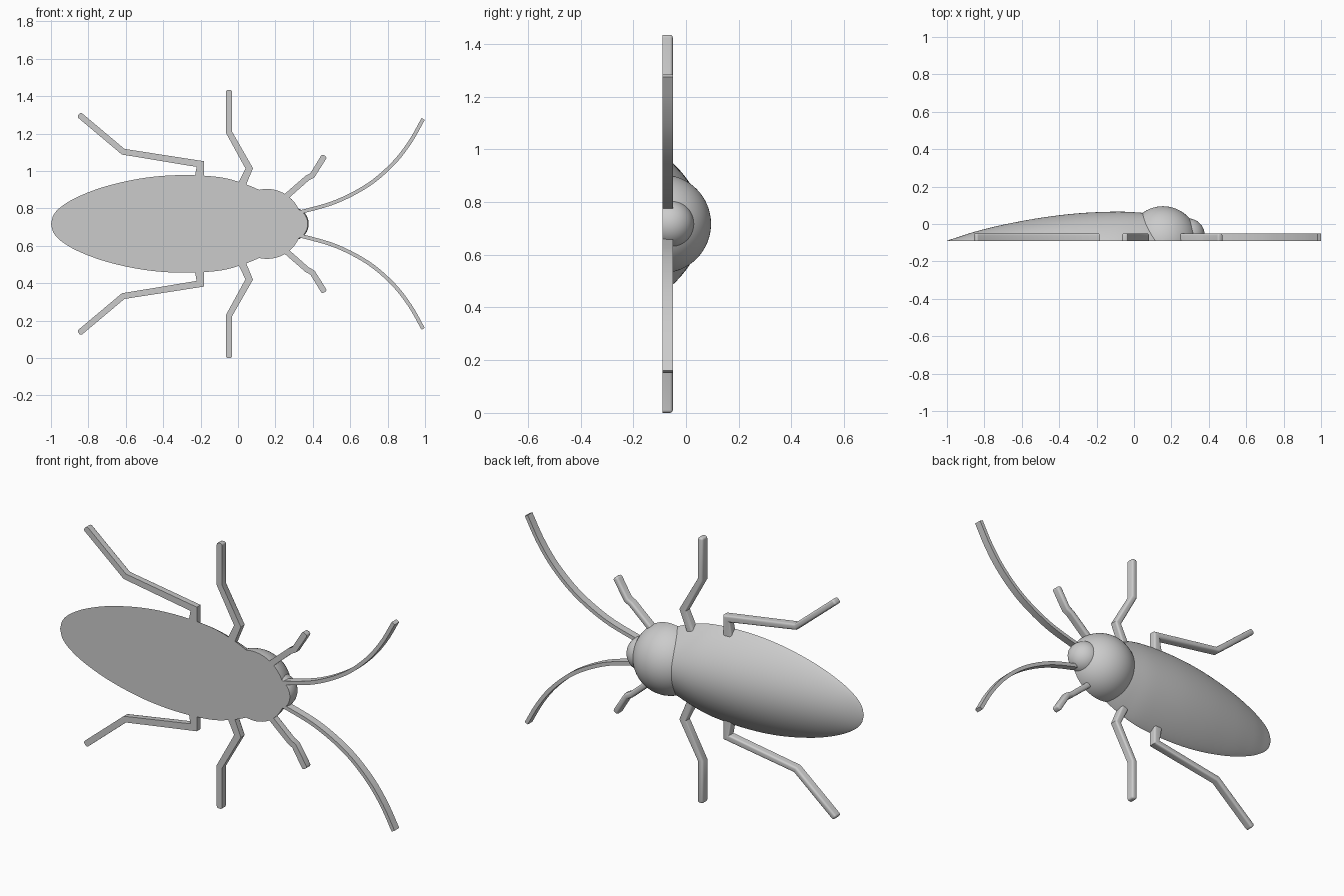
import bpy, bmesh, math
from mathutils import Vector

if "Cube" in bpy.data.objects:
    bpy.data.objects.remove(bpy.data.objects["Cube"])

CZ = 0.717        # symmetry line of the body
Y0, Y1 = -0.09, -0.05   # flat underside, top of the limbs

mat = bpy.data.materials.new("plain grey")
mat.diffuse_color = (0.6, 0.6, 0.6, 1)
mat.use_nodes = True
mat.node_tree.nodes["Principled BSDF"].inputs["Base Color"].default_value = mat.diffuse_color


def finish(bm, name, angle=40):
    bmesh.ops.recalc_face_normals(bm, faces=bm.faces[:])
    me = bpy.data.meshes.new(name)
    bm.to_mesh(me)
    bm.free()
    ob = bpy.data.objects.new(name, me)
    bpy.context.collection.objects.link(ob)
    me.materials.append(mat)
    bpy.ops.object.select_all(action='DESELECT')
    ob.select_set(True)
    bpy.context.view_layer.objects.active = ob
    bpy.ops.object.shade_smooth_by_angle(angle=math.radians(angle))
    return ob


def spline(pts, steps):
    """Catmull-Rom curve through the points."""
    pts = [Vector(p) for p in pts]
    p = [2 * pts[0] - pts[1]] + pts + [2 * pts[-1] - pts[-2]]
    out = []
    for i in range(1, len(p) - 2):
        a, b, c, d = p[i - 1:i + 3]
        for k in range(steps):
            t = k / steps
            out.append(0.5 * (2 * b + (c - a) * t + (2 * a - 5 * b + 4 * c - d) * t * t
                              + (3 * b - a - 3 * c + d) * t ** 3))
    return out + [pts[-1]]


def dome(name, x, y, r):
    """Sphere cut flat at the underside."""
    bm = bmesh.new()
    bmesh.ops.create_uvsphere(bm, u_segments=64, v_segments=32, radius=r)
    bmesh.ops.translate(bm, verts=bm.verts[:], vec=(x, y, CZ))
    geom = bm.verts[:] + bm.edges[:] + bm.faces[:]
    cut = bmesh.ops.bisect_plane(bm, geom=geom, plane_co=(0, Y0, 0),
                                 plane_no=(0, -1, 0), clear_outer=True)
    edges = [e for e in cut['geom_cut'] if isinstance(e, bmesh.types.BMEdge)]
    bmesh.ops.contextual_create(bm, geom=edges)
    finish(bm, name)


def limb(name, path, widths, side, rounded):
    """Mitred flat strip along a path of (x, z), optionally rounded on top."""
    pts = [Vector(p) for p in path]
    left, right = [], []
    for i, p in enumerate(pts):
        d0 = (p - pts[i - 1]).normalized() if i else (pts[1] - p).normalized()
        d1 = (pts[i + 1] - p).normalized() if i < len(pts) - 1 else d0
        n0, n1 = Vector((-d0.y, d0.x)), Vector((-d1.y, d1.x))
        m = (n0 + n1).normalized()
        off = m * (widths[i] / 2 / m.dot(n0))
        left.append(p + off)
        right.append(p - off)
    bm = bmesh.new()
    rings = []
    for a, b in zip(left, right):
        rings.append([bm.verts.new((q.x, y, CZ + side * (q.y - CZ)))
                      for q, y in ((a, Y0), (b, Y0), (b, Y1), (a, Y1))])
    for r, s in zip(rings, rings[1:]):
        for k in range(4):
            bm.faces.new((r[k], r[(k + 1) % 4], s[(k + 1) % 4], s[k]))
    bm.faces.new(rings[0])
    bm.faces.new(rings[-1])
    if rounded:
        pairs = [(r[k], s[k]) for r, s in zip(rings, rings[1:]) for k in (2, 3)]
        t = rings[-1]
        pairs += [(t[2], t[3]), (t[0], t[3]), (t[1], t[2])]
        edges = [bm.edges.get(p) for p in pairs]
        bmesh.ops.bevel(bm, geom=edges, offset=0.011, segments=4, profile=0.5,
                        affect='EDGES', clamp_overlap=True)
    finish(bm, name, 35)


# abdomen: stations of x, half width, height, swept as a flat-bottomed dome
stations = spline([(-1, 0, 0), (-0.985, 0.05, 0.006), (-0.94, 0.096, 0.02),
                   (-0.85, 0.148, 0.049), (-0.7, 0.203, 0.086), (-0.5, 0.246, 0.123),
                   (-0.3, 0.261, 0.147), (-0.1, 0.25, 0.156), (0.03, 0.216, 0.151),
                   (0.13, 0.175, 0.14)], 6)
N = 48
bm = bmesh.new()
tip = bm.verts.new((-1, Y0, CZ))
rows = []
for x, w, h in stations[1:]:
    row = []
    for k in range(N + 1):
        u = -math.cos(math.pi * k / N)
        row.append(bm.verts.new((x, Y0 + h * max(0, 1 - u * u) ** 0.87, CZ + w * u)))
    rows.append(row)
for k in range(N):
    bm.faces.new((tip, rows[0][k], rows[0][k + 1]))
for r, s in zip(rows, rows[1:]):
    for k in range(N):
        bm.faces.new((r[k], r[k + 1], s[k + 1], s[k]))
    bm.faces.new((r[0], r[N], s[N], s[0]))
bm.faces.new((tip, rows[0][0], rows[0][N]))
bm.faces.new(rows[-1])
finish(bm, "abdomen")

# thorax and head
dome("thorax", 0.155, -0.092, 0.187)
dome("head", 0.288, -0.06, 0.09)

# legs and antennae, mirrored above and below the body line
antenna = spline([(0.27, 0.768), (0.36, 0.787), (0.53, 0.838), (0.7, 0.928),
                  (0.83, 1.04), (0.92, 1.155), (0.99, 1.278)], 5)
for side, tag in ((1, "upper"), (-1, "lower")):
    limb(f"{tag}_hind_leg", [(-0.213, 0.9), (-0.202, 1.037), (-0.614, 1.103), (-0.851, 1.302)],
         [0.06, 0.036, 0.032, 0.032], side, True)
    limb(f"{tag}_middle_leg", [(0.0, 0.88), (0.06, 1.014), (-0.048, 1.207), (-0.048, 1.434)],
         [0.045, 0.036, 0.032, 0.032], side, True)
    limb(f"{tag}_front_leg", [(0.2, 0.813), (0.37, 0.962), (0.398, 0.977), (0.463, 1.082)],
         [0.032, 0.03, 0.03, 0.032], side, True)
    limb(f"{tag}_antenna", antenna, [0.02] * len(antenna), side, False)
